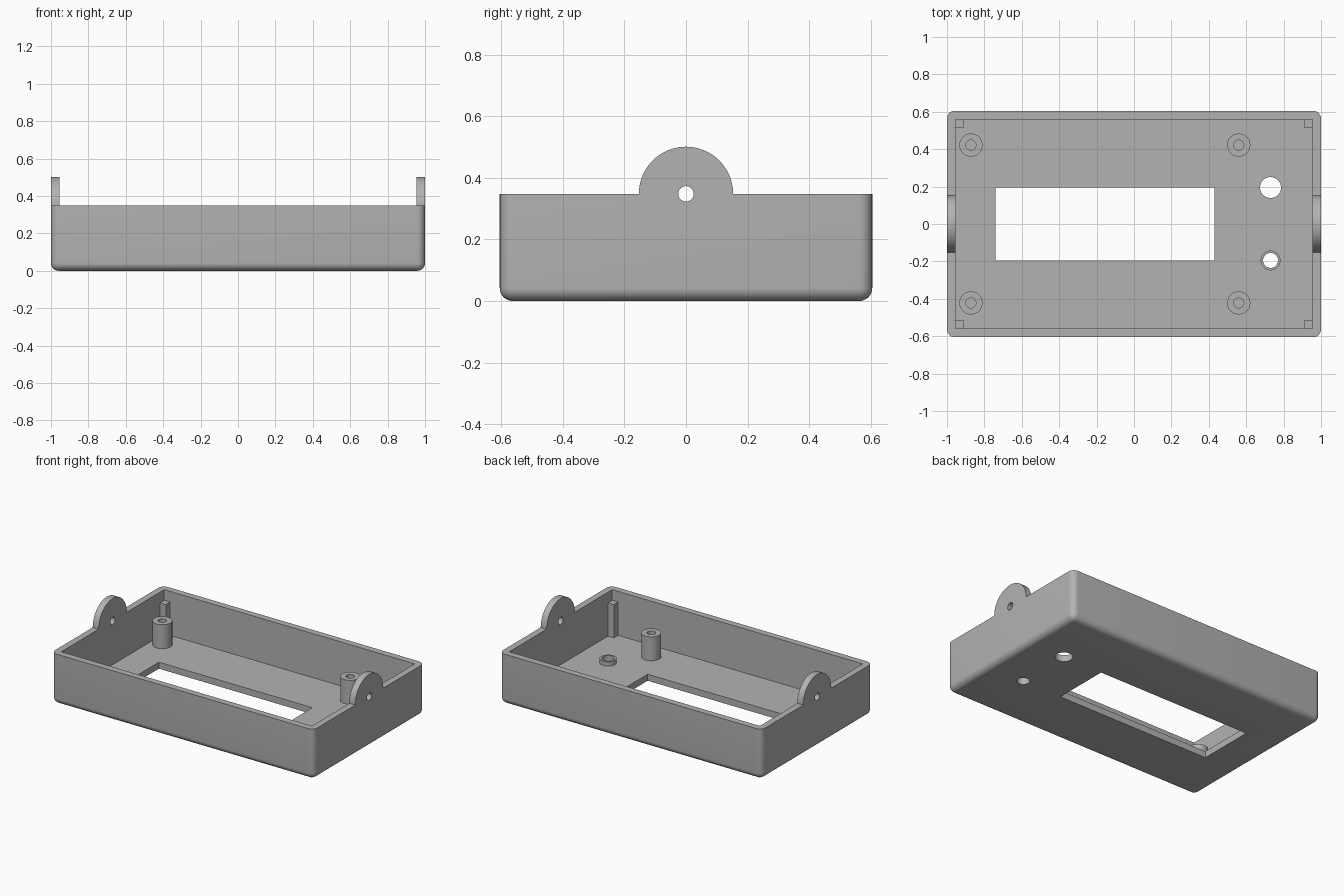
import bpy, bmesh, math
from mathutils import Matrix, Vector

if "Cube" in bpy.data.objects:
    bpy.data.objects.remove(bpy.data.objects["Cube"])

W, D, H = 1.0, 0.605, 0.348      # half width, half depth, wall height
T = 0.045                        # wall and floor thickness

grey = bpy.data.materials.new("grey plastic")
grey.diffuse_color = (0.45, 0.45, 0.45, 1)
grey.use_nodes = True
grey.node_tree.nodes["Principled BSDF"].inputs["Base Color"].default_value = grey.diffuse_color


def finish(name, bm):
    bmesh.ops.recalc_face_normals(bm, faces=bm.faces)
    me = bpy.data.meshes.new(name)
    bm.to_mesh(me)
    bm.free()
    me.materials.append(grey)
    ob = bpy.data.objects.new(name, me)
    bpy.context.collection.objects.link(ob)
    return ob


def box(name, lo, hi, bevel=0):
    bm = bmesh.new()
    bmesh.ops.create_cube(bm, size=1)
    lo, hi = Vector(lo), Vector(hi)
    for v in bm.verts:
        v.co = (lo + hi) / 2 + v.co * (hi - lo)
    if bevel:  # round every edge except the top rim
        edges = [e for e in bm.edges if min(v.co.z for v in e.verts) < hi.z - 1e-4]
        bmesh.ops.bevel(bm, geom=edges, offset=bevel, segments=8,
                        profile=0.5, affect='EDGES')
    return finish(name, bm)


def cylinder(name, r, center, length, axis='Z', n=48):
    bm = bmesh.new()
    rot = Matrix.Rotation(math.pi / 2, 4, 'Y') if axis == 'X' else Matrix()
    bmesh.ops.create_cone(bm, cap_ends=True, segments=n, radius1=r, radius2=r,
                          depth=length, matrix=Matrix.Translation(center) @ rot)
    return finish(name, bm)


def cut(ob, cutters):
    for c in cutters:
        m = ob.modifiers.new("cut", 'BOOLEAN')
        m.operation, m.solver, m.object = 'DIFFERENCE', 'EXACT', c
    dg = bpy.context.evaluated_depsgraph_get()
    me = bpy.data.meshes.new_from_object(ob.evaluated_get(dg))
    ob.modifiers.clear()
    ob.data = me


def tube(name, x, y, z0, z1, r_out, r_in):
    bm = bmesh.new()
    n = 40
    rings = []
    for r, z in ((r_in, z0), (r_out, z0), (r_out, z1), (r_in, z1)):
        rings.append([bm.verts.new((x + r * math.cos(2 * math.pi * i / n),
                                    y + r * math.sin(2 * math.pi * i / n), z))
                      for i in range(n)])
    for k in range(4):
        a, b = rings[k], rings[(k + 1) % 4]
        for i in range(n):
            j = (i + 1) % n
            bm.faces.new((a[i], a[j], b[j], b[i]))
    return finish(name, bm)


# Cutters: cavity, display window, floor holes, pivot hole
cavity = box("cavity_cutter", (-W + T, -D + T, T), (W - T, D - T, 1))
window = box("window_cutter", (-0.74, -0.196, -0.2), (0.43, 0.196, 0.2))
big_hole = cylinder("large_hole_cutter", 0.056, (0.73, 0.195, 0), 0.4)
small_hole = cylinder("small_hole_cutter", 0.04, (0.73, -0.195, 0), 0.4)
pivot = cylinder("pivot_cutter", 0.025, (0, 0, H), 3, 'X', 32)
below = box("lug_trim_cutter", (-2, -1, -1), (2, 1, H))
cutters = [cavity, window, big_hole, small_hole, pivot, below]

# Open tray with rounded outside edges
tray = box("tray", (-W, -D, 0), (W, D, H), bevel=0.042)
cut(tray, [cavity, window, big_hole, small_hole, pivot])
parts = [tray]

# Half-round pivot lugs on the end walls
for side, s in (("left", -1), ("right", 1)):
    lug = cylinder(side + "_lug", 0.153, (s * (W - T / 2), 0, H), T, 'X', 96)
    cut(lug, [below, pivot])
    parts.append(lug)

# Screw posts and square corner posts
for sy in (-1, 1):
    for x in (-0.872, 0.56):
        parts.append(tube("screw_post", x, sy * 0.422, T, 0.21, 0.062, 0.027))
    for sx in (-1, 1):
        x, y = sx * (W - T), sy * (D - T)
        x2, y2 = x - sx * T, y - sy * T
        parts.append(box("corner_post", (min(x, x2), min(y, y2), T),
                         (max(x, x2), max(y, y2), 0.275)))

# Low collar round the small floor hole
parts.append(tube("hole_collar", 0.73, -0.195, T, 0.075, 0.053, 0.04))

for c in cutters:
    bpy.data.objects.remove(c)

bpy.ops.object.select_all(action='DESELECT')
for p in parts:
    p.select_set(True)
bpy.context.view_layer.objects.active = tray
bpy.ops.object.shade_smooth_by_angle(angle=math.radians(30))
